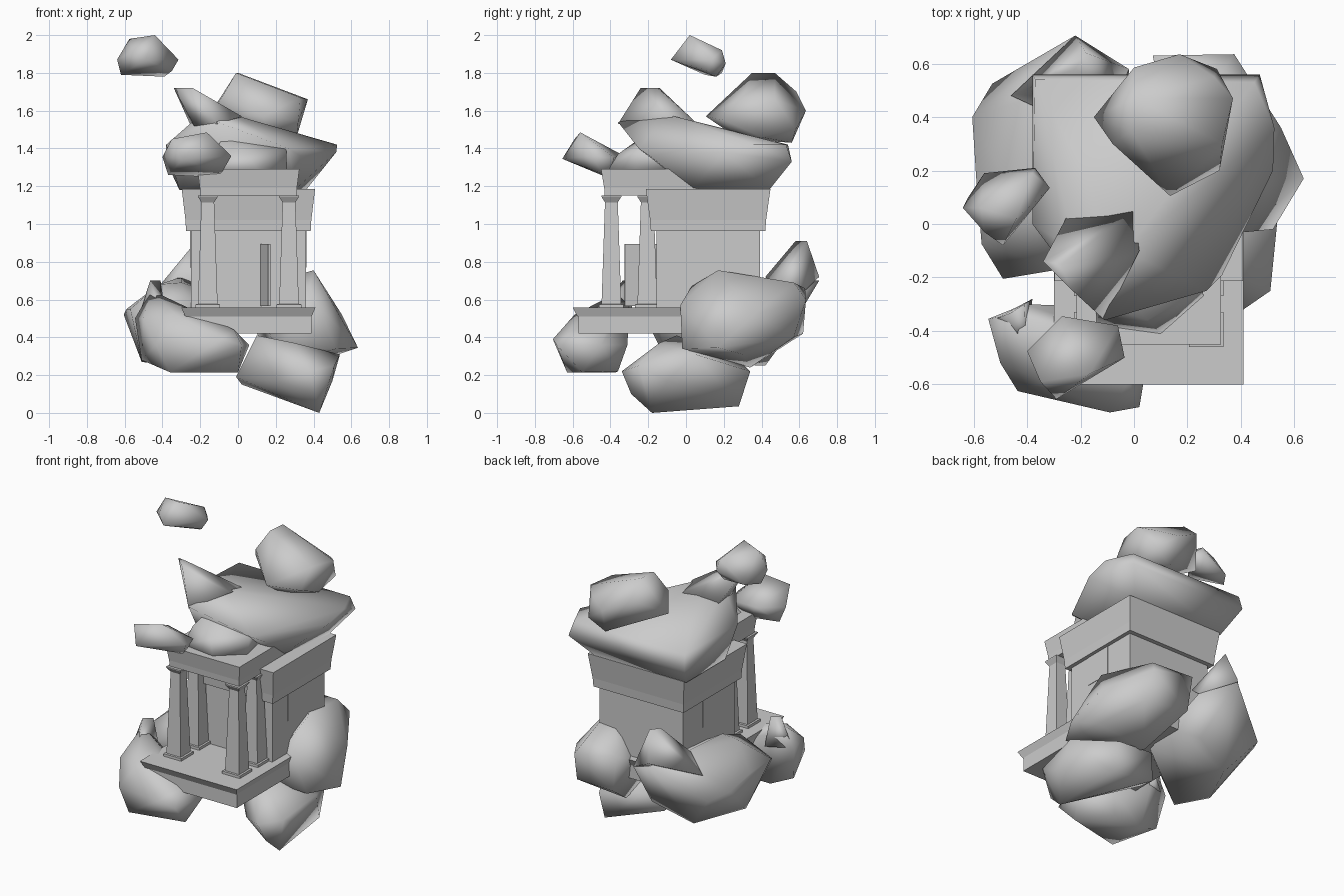
import bpy, bmesh

CX = 0.055  # centre line of the shrine


def new_object(name, bm, smooth=False):
    bmesh.ops.recalc_face_normals(bm, faces=bm.faces)
    for f in bm.faces:
        f.smooth = smooth
    me = bpy.data.meshes.new(name)
    bm.to_mesh(me)
    bm.free()
    ob = bpy.data.objects.new(name, me)
    bpy.context.collection.objects.link(ob)
    return ob


def stack(name, cx, cy, levels):
    """Rectangular loft: levels are (z, half width, half depth)."""
    bm = bmesh.new()
    rings = [[bm.verts.new((cx + sx * w, cy + sy * d, z))
              for sx, sy in ((-1, -1), (1, -1), (1, 1), (-1, 1))] for z, w, d in levels]
    bm.faces.new(rings[0])
    bm.faces.new(rings[-1])
    for a, b in zip(rings, rings[1:]):
        for i in range(4):
            j = (i + 1) % 4
            bm.faces.new((a[i], a[j], b[j], b[i]))
    return new_object(name, bm)


def rock(name, *corners):
    """Faceted boulder: the convex hull of a few corners, smooth shaded."""
    bm = bmesh.new()
    for c in corners:
        bm.verts.new(c)
    bmesh.ops.convex_hull(bm, input=bm.verts)
    loose = [v for v in bm.verts if not v.link_faces]
    bmesh.ops.delete(bm, geom=loose, context='VERTS')
    return new_object(name, bm, True)


# Floor slab with flared lip
stack("platform", CX, -0.08, [(.42, .335, .49), (.51, .335, .49), (.511, .335, .495), (.558, .355, .52)])

# Chamber with nearly flush window panes and an angled open door
stack("chamber_walls", CX, .118, [(.555, .305, .273), (.965, .305, .273)])
for side, x in (("left", -.25), ("right", .36)):
    stack(f"{side}_window", x, .095, [(.77, .003, .09), (.962, .003, .09)])
door = stack("open_door", 0, 0, [(.565, .006, .088), (.895, .006, .088)])
door.location = (.145, -.24, 0)
door.rotation_euler.z = .24

# Flared bands above the chamber and porch
stack("chamber_cornice", CX, .117, [(.962, .33, .303), (1.02, .333, .307), (1.185, .353, .33)])
stack("porch_beam", CX, -.18, [(1.15, .255, .25), (1.19, .257, .253), (1.29, .27, .27)])

# Four tapered square columns
for row, y in (("front", -.395), ("rear", -.205)):
    for side, s in (("left", -1), ("right", 1)):
        levels = [(.557, .065), (.575, .065), (.576, .052), (1.115, .034), (1.145, .053), (1.151, .053)]
        stack(f"{row}_{side}_column", CX + s * .215, y, [(z, w, w) for z, w in levels])

# Rocks above the shrine
rock("floating_rock_high", (-.64, .06, 1.87), (-.56, .19, 1.8), (-.575, .06, 1.98), (-.37, .21, 1.85),
     (-.38, .19, 1.92), (-.315, .135, 1.87), (-.49, -.08, 1.87), (-.56, -.03, 1.91),
     (-.44, .02, 2.0), (-.39, .16, 1.78), (-.62, .1, 1.79), (-.35, .12, 1.81))
rock("floating_rock_low", (-.4, -.475, 1.355), (-.27, -.345, 1.37), (-.06, -.38, 1.35), (-.035, -.5, 1.36),
     (-.29, -.655, 1.345), (-.35, -.59, 1.45), (-.165, -.56, 1.485), (-.09, -.44, 1.265),
     (-.37, -.45, 1.26), (-.18, -.42, 1.25))
rock("roof_slab_rock", (.525, .36, 1.42), (.47, .56, 1.33), (-.38, .56, 1.33), (.45, .53, 1.42),
     (-.37, .54, 1.42), (-.38, 0, 1.42), (-.22, -.1, 1.56), (-.11, -.36, 1.54), (-.03, -.1, 1.58),
     (.27, -.25, 1.4), (.33, -.19, 1.36), (.52, .2, 1.38), (.36, .44, 1.18), (.3, .03, 1.18),
     (-.31, .03, 1.18), (-.31, .44, 1.18))
rock("roof_slab_horn", (-.34, -.14, 1.72), (-.24, -.24, 1.72), (-.27, -.15, 1.72), (-.11, -.36, 1.53),
     (.02, -.1, 1.57), (-.25, .03, 1.52), (-.22, -.15, 1.5), (0, .05, 1.54))
rock("roof_top_boulder", (-.15, .4, 1.58), (-.08, .3, 1.68), (-.01, .35, 1.8), (0, .47, 1.8),
     (0, .585, 1.7), (.17, .635, 1.6), (.31, .58, 1.5), (.37, .47, 1.66), (.3, .55, 1.63),
     (.32, .2, 1.55), (.135, .105, 1.57), (.31, .4, 1.46), (.2, .56, 1.43), (.33, .3, 1.67), (.15, .28, 1.45))
rock("porch_roof_rock", (-.14, -.38, 1.285), (.1, -.41, 1.29), (.26, -.27, 1.285), (.255, -.24, 1.4),
     (-.07, -.22, 1.47), (.1, -.2, 1.45), (-.12, -.3, 1.39), (.2, 0, 1.4), (-.15, 0, 1.4),
     (.2, 0, 1.285), (-.15, 0, 1.285), (.05, -.36, 1.37))

# Rocks carrying the shrine
rock("base_rock_front_left", (-.545, -.355, .5), (-.46, -.34, .65), (-.41, -.3, .58), (-.5, -.52, .5),
     (-.435, -.625, .36), (-.09, -.705, .39), (.02, -.685, .36), (.06, -.45, .36), (0, -.55, .215),
     (-.36, -.63, .215), (-.36, -.37, .215), (-.15, -.36, .22), (-.1, -.31, .36), (-.33, -.59, .52),
     (-.02, -.59, .44), (-.51, -.4, .28))
rock("base_rock_front_left_tip", (-.465, -.335, .7), (-.41, -.3, .7), (-.53, -.36, .5), (-.38, -.28, .5),
     (-.4, -.5, .5))
rock("base_rock_back_left", (-.02, .58, .6), (-.605, .4, .52), (-.53, .525, .48), (-.59, .17, .55),
     (-.57, -.075, .55), (-.49, -.205, .48), (-.28, -.17, .6), (-.3, .05, .69), (-.42, .05, .68),
     (-.4, -.1, .27), (-.51, .1, .27), (-.35, .42, .25), (-.1, .5, .36), (-.22, .705, .7), (-.3, .5, .72),
     (0, .15, .4), (0, .42, .4))
rock("base_rock_back_spike", (-.22, .58, .91), (-.18, .64, .91), (-.22, .705, .72), (-.33, .42, .72),
     (-.05, .48, .68), (-.02, .58, .6), (-.46, .48, .62))
rock("base_rock_right", (.4, .17, .755), (.38, .03, .67), (.37, .28, .735), (.42, -.03, .57),
     (.635, .17, .345), (.55, .36, .52), (.52, -.02, .34), (.53, .3, .31), (.375, .635, .6),
     (.07, .63, .66), (.1, .62, .42), (.4, .57, .4), (.2, .34, .24), (.2, 0, .34), (.33, .57, .69))
rock("base_rock_lower", (-.01, .05, .19), (.1, -.05, .41), (.38, -.34, .22), (.2, -.2, .17),
     (.51, -.25, .25), (.54, .05, .31), (.5, -.1, .17), (.43, -.18, 0), (.4, .28, .035),
     (.4, .34, .22), (.3, -.14, .37), (.1, .28, .28), (.02, .2, .15), (.41, -.29, .1))
